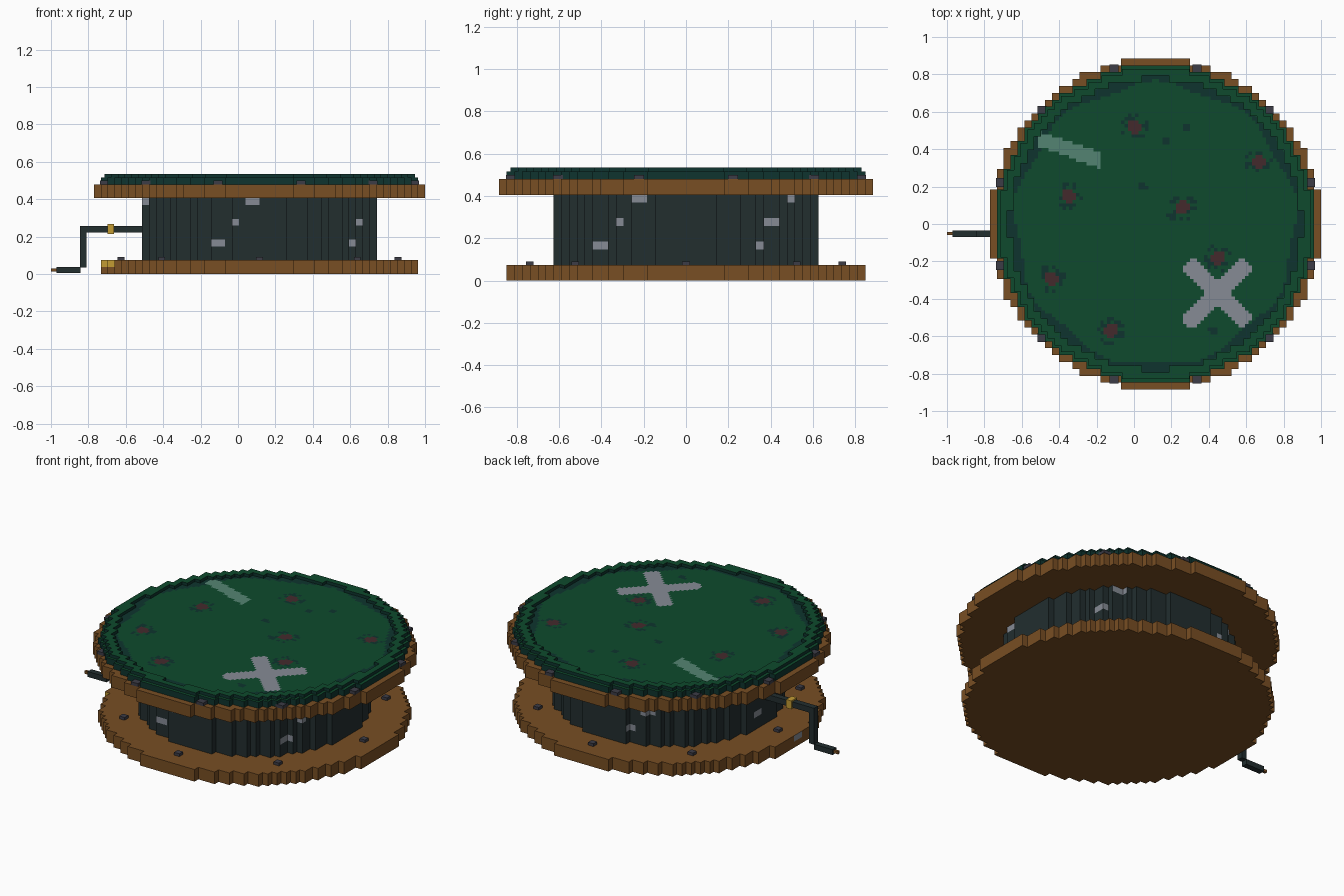
import bpy, bmesh, math, random
from mathutils import Vector

if "Cube" in bpy.data.objects:
    bpy.data.objects.remove(bpy.data.objects["Cube"])

random.seed(4)
V = 0.0369          # block size
CX = 0.115          # axis of the round parts
RGB = {
    "brown wood": (120, 78, 35), "dark slate": (34, 46, 47),
    "light grey": (134, 139, 149), "green": (14, 74, 45),
    "dark green": (14, 52, 46), "dark red": (68, 42, 44),
    "pale green": (84, 132, 114), "gold": (196, 156, 52),
    "bolt grey": (60, 60, 70),
}
NAMES = list(RGB)


def linear(c):
    c /= 255
    return c / 12.92 if c < 0.04 else ((c + 0.055) / 1.055) ** 2.4


MATS = {}
for key, rgb in RGB.items():
    m = bpy.data.materials.new(key)
    m.use_nodes = True
    col = [linear(c) for c in rgb] + [1]
    m.diffuse_color = col
    bsdf = m.node_tree.nodes["Principled BSDF"]
    bsdf.inputs["Base Color"].default_value = col
    bsdf.inputs["Roughness"].default_value = 0.9
    MATS[key] = m


def make(name, bm, rule):
    """Colour every face by the rule and link the object."""
    me = bpy.data.meshes.new(name)
    bmesh.ops.remove_doubles(bm, verts=bm.verts, dist=1e-5)
    bm.normal_update()
    used = []
    for f in bm.faces:
        key = rule(f.calc_center_median(), f.normal)
        if key not in used:
            used.append(key)
        f.material_index = used.index(key)
    bm.to_mesh(me)
    bm.free()
    for key in used:
        me.materials.append(MATS[key])
    ob = bpy.data.objects.new(name, me)
    bpy.context.collection.objects.link(ob)


def disc(name, radius, z0, z1, rule, layers=1, cell=V, inner=0, sides=True):
    """Round slab of square blocks; radii are counted in blocks."""
    bm = bmesh.new()
    n = math.ceil(radius)
    cells = {(i, j) for i in range(-n, n) for j in range(-n, n)
             if inner <= math.hypot(i + .5, j + .5) < radius}

    def quad(pts):
        bm.faces.new([bm.verts.new((CX + x * cell, y * cell, z)) for x, y, z in pts])

    for i, j in cells:
        ring = [(i, j), (i + 1, j), (i + 1, j + 1), (i, j + 1)]
        quad([(x, y, z1) for x, y in ring])
        if not sides:
            continue
        quad([(x, y, z0) for x, y in reversed(ring)])
        for k, (di, dj) in enumerate([(0, -1), (1, 0), (0, 1), (-1, 0)]):
            if (i + di, j + dj) in cells:
                continue
            a, b = ring[k], ring[(k + 1) % 4]
            for s in range(layers):
                lo = z0 + (z1 - z0) * s / layers
                hi = z0 + (z1 - z0) * (s + 1) / layers
                quad([(*a, lo), (*b, lo), (*b, hi), (*a, hi)])
    make(name, bm, rule)


def box(name, lo, hi, key):
    bm = bmesh.new()
    bmesh.ops.create_cube(bm, size=1)
    for v in bm.verts:
        v.co = Vector([l + (h - l) * (c + .5) for l, h, c in zip(lo, hi, v.co)])
    make(name, bm, lambda c, n: key)


def bolts(name, count, start, radius, z0, z1, half):
    for k in range(count):
        a = math.radians(start + 360 * k / count)
        x, y = CX + radius * math.cos(a), radius * math.sin(a)
        box(f"{name}_{k + 1}", (x - half, y - half, z0), (x + half, y + half, z1), "bolt grey")


# Colour rules
def wood(c, n):
    return "brown wood"


def base_rule(c, n):
    if c.z > V and abs(n.z) < .5 and c.x < -.66:
        if n.y < -.5:
            return "gold"
        if n.x < -.5 and abs(c.y + .04) < .05:
            return "light grey"
    return "brown wood"


def drum_rule(c, n):
    """Five slanted rows of three pale chips around the wall."""
    row = round((c.z / V) - 2.5)
    if abs(n.z) < .5 and row in (2, 5, 8):
        target = -21 - 9 * (8 - row) / 3
        a = math.degrees(math.atan2(c.y, c.x - CX))
        if abs((a - target + 36) % 72 - 36) < 3.3:
            return "light grey"
    return "dark slate"


def rim_rule(c, n):
    return "green" if n.z > .5 else "dark green"


STAINS = [(0, .52), (.67, .33), (-.35, .15), (.26, .09), (-.44, -.29), (-.12, -.57), (.45, -.18)]
SPOTS = [(.05, .2), (.17, .45), (.42, -.57), (.28, .51), (.2, .04)]


def floor_rule(c, n):
    # cross
    x, y = c.x - .445, c.y + .37
    if max(abs(x), abs(y)) < .185 and abs(abs(x) - abs(y)) < .062 and abs(x) + abs(y) < .33:
        return "light grey"
    # slanted scuff
    if -.51 < c.x < -.18 and abs(c.y - .4 + .34 * (c.x + .35)) < .042:
        return "pale green"
    for sx, sy in STAINS:
        d = math.hypot(c.x - sx, c.y - sy)
        if d < .036:
            return "dark red"
        if d < .075 and random.random() < .4:
            return "dark green"
    if any(math.hypot(c.x - sx, c.y - sy) < .022 for sx, sy in SPOTS):
        return "dark green"
    # worn shadowed border
    r = math.hypot(c.x - CX, c.y)
    edge = .748 + .018 * math.sin(9 * math.atan2(c.y, c.x - CX))
    return "dark green" if r > edge else "green"


# Round body
disc("base_plate", 23, 0, 2 * V, base_rule, layers=2)
disc("drum", 17, 2 * V, 11 * V, drum_rule, layers=9)
disc("upper_plate", 24, 11 * V, 13 * V, wood)
disc("green_pad", 23, 13 * V, 14 * V, rim_rule)
disc("pad_surface", 43, 0, 14 * V + .001, floor_rule, cell=V / 2, sides=False)
disc("pad_rim", 23, 14 * V, .535, rim_rule, cell=V * .978, inner=21.6)

# Bolts
bolts("upper_bolt", 12, 15, .857, 13 * V, .499, .024)
bolts("base_bolt", 8, 0, .74, 2 * V, .091, .018)

# Crank
Y0, Y1 = -.07, -.034
box("crank_shaft", (-.845, Y0, .223), (-.48, Y1, .258), "dark slate")
box("crank_arm", (-.845, Y0, .035), (-.81, Y1, .225), "dark slate")
box("crank_handle", (-.97, Y0, .005), (-.843, Y1, .038), "dark slate")
box("crank_tip", (-1, Y0 + .01, .013), (-.97, Y1 - .01, .03), "brown wood")
box("crank_collar", (-.697, Y0 - .009, .215), (-.662, Y1 + .009, .267), "gold")
